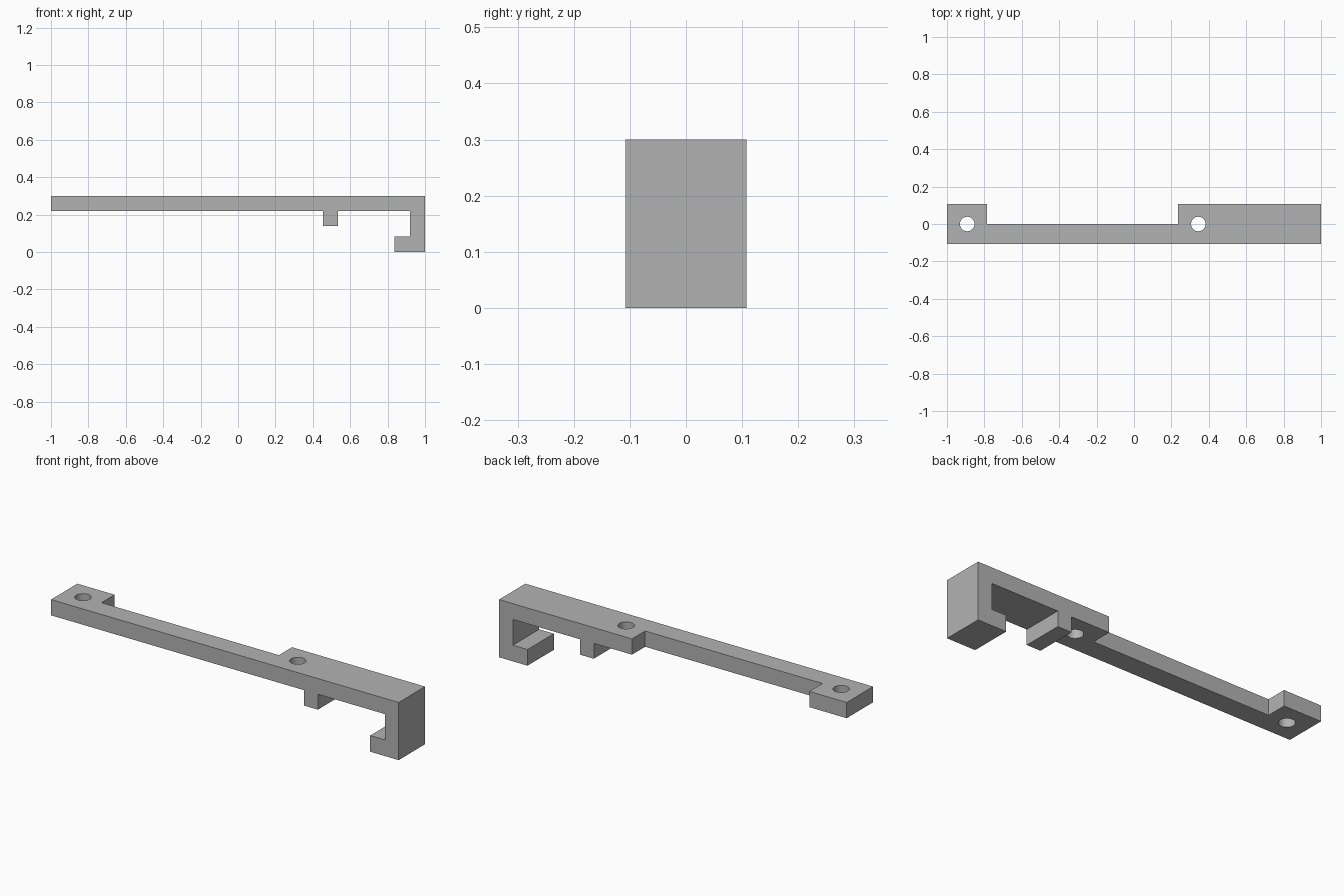
import bpy
import bmesh
import math

cube = bpy.data.objects.get("Cube")
if cube:
    bpy.data.objects.remove(cube, do_unlink=True)

grey = bpy.data.materials.new("plain grey")
grey.use_nodes = True
colour = (0.45, 0.45, 0.45, 1)
grey.diffuse_color = colour
grey.node_tree.nodes["Principled BSDF"].inputs["Base Color"].default_value = colour

HALF_DEPTH = 0.108
TOP = 0.3
BAR_BOTTOM = 0.218


def add_object(name, bm):
    bmesh.ops.recalc_face_normals(bm, faces=bm.faces)
    mesh = bpy.data.meshes.new(name)
    bm.to_mesh(mesh)
    bm.free()
    obj = bpy.data.objects.new(name, mesh)
    bpy.context.collection.objects.link(obj)
    mesh.materials.append(grey)
    return obj


def prism(name, points, axis, start, end):
    """Extrude a flat outline along the y or z axis."""
    bm = bmesh.new()
    place = (lambda a, b: (a, start, b)) if axis == "y" else (lambda a, b: (a, b, start))
    face = bm.faces.new([bm.verts.new(place(a, b)) for a, b in points])
    result = bmesh.ops.extrude_face_region(bm, geom=[face])
    step = (0, end - start, 0) if axis == "y" else (0, 0, end - start)
    verts = [v for v in result["geom"] if isinstance(v, bmesh.types.BMVert)]
    bmesh.ops.translate(bm, verts=verts, vec=step)
    return add_object(name, bm)


def cut(target, cutter):
    cutter.hide_render = True
    cutter.hide_viewport = True
    mod = target.modifiers.new(cutter.name, "BOOLEAN")
    mod.operation = "DIFFERENCE"
    mod.solver = "EXACT"
    mod.object = cutter


# Side outline: flat bar, small stop peg and end hook
outline = [
    (-1, TOP), (-1, BAR_BOTTOM),
    (0.455, BAR_BOTTOM), (0.455, 0.138), (0.535, 0.138), (0.535, BAR_BOTTOM),
    (0.92, BAR_BOTTOM), (0.92, 0.084), (0.836, 0.084), (0.836, 0), (1, 0), (1, TOP),
]
bracket = prism("hook_bracket", outline, "y", -HALF_DEPTH, HALF_DEPTH)

# Long notch along the back
notch = [(-0.785, 0), (0.235, 0), (0.235, 0.2), (-0.785, 0.2)]
cut(bracket, prism("back_notch_cutter", notch, "z", 0.1, 0.4))

# Two screw holes
for side, x in (("right", -0.892), ("left", 0.344)):
    ring = [(x + 0.039 * math.cos(i * math.tau / 32), 0.039 * math.sin(i * math.tau / 32))
            for i in range(32)]
    cut(bracket, prism(side + "_screw_hole_cutter", ring, "z", 0.1, 0.4))

# Apply the cuts, then remove the cutters
bpy.context.view_layer.update()
graph = bpy.context.evaluated_depsgraph_get()
finished = bpy.data.meshes.new_from_object(bracket.evaluated_get(graph))
cutters = [mod.object for mod in bracket.modifiers]
bracket.modifiers.clear()
bracket.data = finished
for cutter in cutters:
    bpy.data.objects.remove(cutter, do_unlink=True)

# Smooth hole walls, crisp edges elsewhere
bpy.ops.object.select_all(action="DESELECT")
bracket.select_set(True)
bpy.context.view_layer.objects.active = bracket
bpy.ops.object.shade_smooth_by_angle(angle=math.radians(30))
